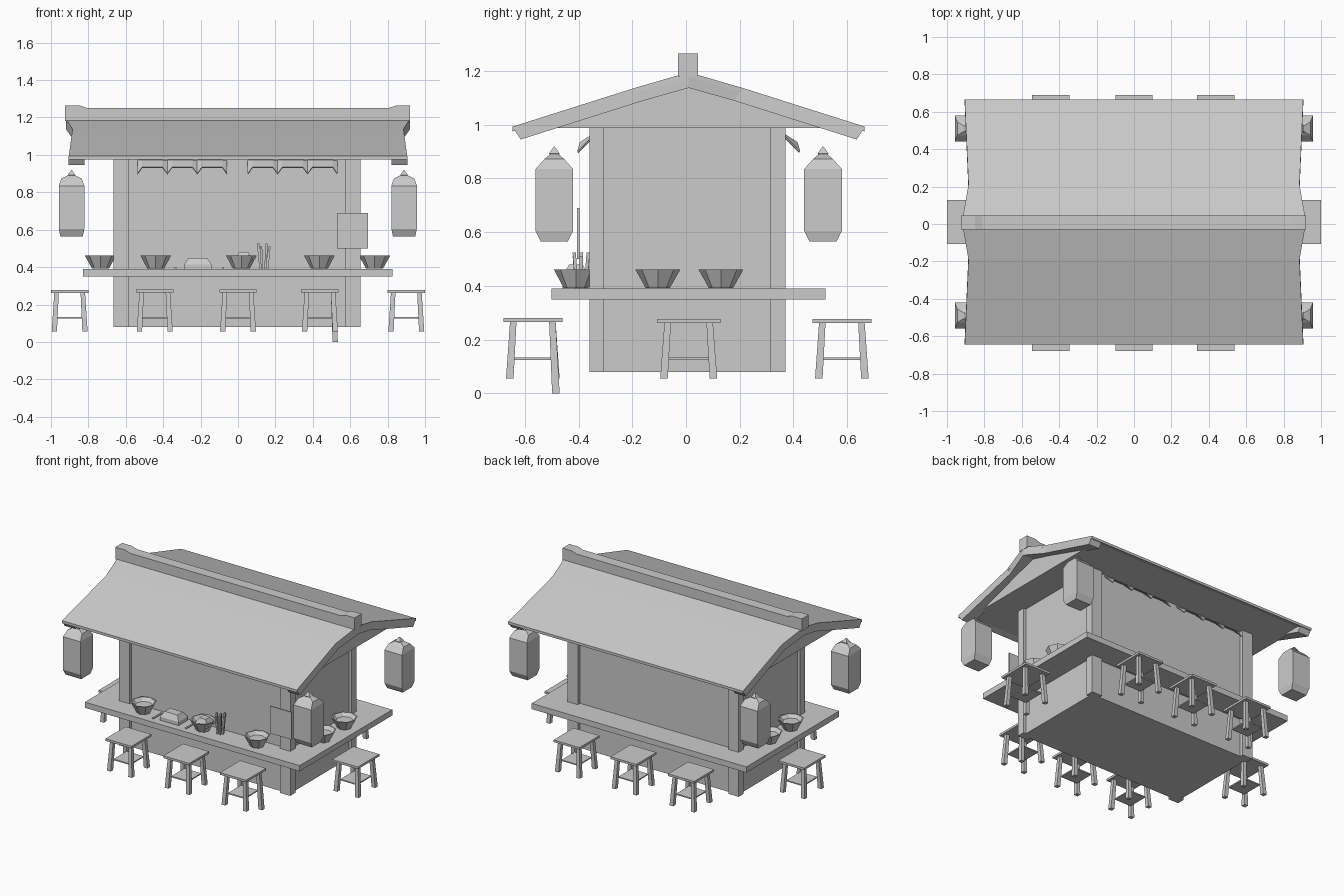
import bpy, math
from mathutils import Vector

if "Cube" in bpy.data.objects:
    bpy.data.objects.remove(bpy.data.objects["Cube"])

grey = bpy.data.materials.new("plain grey")
grey.diffuse_color = (0.6, 0.6, 0.6, 1)
grey.use_nodes = True
grey.node_tree.nodes["Principled BSDF"].inputs["Base Color"].default_value = grey.diffuse_color
YC = 0.01  # depth centre of the building


def make(name, verts, faces):
    me = bpy.data.meshes.new(name)
    me.from_pydata([tuple(v) for v in verts], [], faces)
    me.materials.append(grey)
    ob = bpy.data.objects.new(name, me)
    bpy.context.collection.objects.link(ob)
    # consistent outward normals
    import bmesh
    bm = bmesh.new()
    bm.from_mesh(me)
    bmesh.ops.recalc_face_normals(bm, faces=bm.faces)
    bm.to_mesh(me)
    bm.free()
    return ob


def loft(name, rings):
    """Closed skin through rings of equal point count, capped at both ends."""
    n = len(rings[0])
    verts = [p for r in rings for p in r]
    faces = [(k * n + i, k * n + (i + 1) % n, (k + 1) * n + (i + 1) % n, (k + 1) * n + i)
             for k in range(len(rings) - 1) for i in range(n)]
    faces += [tuple(range(n)), tuple(range((len(rings) - 1) * n, len(rings) * n))]
    return make(name, verts, faces)


def rect(cx, cy, z, hx, hy):
    return [(cx - hx, cy - hy, z), (cx + hx, cy - hy, z), (cx + hx, cy + hy, z), (cx - hx, cy + hy, z)]


def box(name, x0, x1, y0, y1, z0, z1):
    c = ((x0 + x1) / 2, (y0 + y1) / 2)
    h = ((x1 - x0) / 2, (y1 - y0) / 2)
    return loft(name, [rect(*c, z0, *h), rect(*c, z1, *h)])


def stick(name, a, b, r0, r1):
    """Upright or slanted square bar, tapering from a to b."""
    return loft(name, [rect(*a, r0, r0), rect(*b, r1, r1)])


# Hut body, corner posts and counter
box("hut_wall", -0.645, 0.635, -0.335, 0.345, 0.08, 1.0)
for x0, x1 in ((-0.665, -0.585), (0.575, 0.655)):
    for y0, y1 in ((-0.36, -0.305), (0.315, 0.37)):
        box("corner_post", x0, x1, y0, y1, 0.08, 1.01)
box("counter", -0.83, 0.825, -0.5, 0.52, 0.35, 0.39)

# Roof: two thin slopes, gable filling, edge boards and ridge beam
SLOPE = [(0.0, 1.195, 0.92), (0.2, 1.137, 0.885), (0.655, 0.993, 0.905)]
for s in (-1, 1):
    loft("roof_slope", [[(-hx, YC + s * y, z), (hx, YC + s * y, z),
                         (hx, YC + s * y, z - 0.018), (-hx, YC + s * y, z - 0.018)]
                        for y, z, hx in SLOPE])
    for e in (-1, 1):
        rings = []
        for y, z, hx in SLOPE:
            iy = max(y - 0.03, 0)
            dz = 0.058 if y == 0 else 0.048
            rings.append([(e * hx, YC + s * y, z - 0.002), (e * 0.82, YC + s * y, z - 0.002),
                          (e * 0.82, YC + s * iy, z - dz), (e * hx, YC + s * iy, z - dz)])
        loft("roof_edge_board", rings)
loft("gable_filling", [[(x, YC - 0.62, 0.988), (x, YC + 0.62, 0.988), (x, YC, 1.17)]
                       for x in (-0.84, 0.84)])
loft("ridge_beam", [[(x, YC - 0.04, 1.18), (x, YC + 0.035, 1.18), (x, YC + 0.035, zt), (x, YC - 0.04, zt)]
                    for x, zt in ((-0.925, 1.265), (-0.85, 1.265), (-0.81, 1.252),
                                  (0.81, 1.252), (0.85, 1.265), (0.92, 1.265))])

# Four square lanterns with a knob on top
for x in (-0.89, 0.888):
    for y in (-0.49, 0.51):
        loft("lantern", [rect(x, y, z, hx, hy) for z, hx, hy in
                         ((0.565, 0.06, 0.05), (0.605, 0.068, 0.07), (0.835, 0.068, 0.07),
                          (0.873, 0.055, 0.036), (0.895, 0.012, 0.01))])
        loft("lantern_knob", [rect(x, y, z, r, r) for z, r in
                              ((0.87, 0.008), (0.893, 0.02), (0.918, 0.002))])

# Pleated short curtains under the front and back eaves
for s in (-1, 1):
    for x0 in (-0.55, 0.04):
        cols = []
        for k in range(4):
            c = x0 + 0.012 + k * 0.16
            cols += [(c, 0.9, 0.065)]
            if k < 3:
                cols += [(c + 0.025, 0.935, 0.055), (c + 0.135, 0.935, 0.055)]
        verts, faces = [], []
        for i, (x, zb, out) in enumerate(cols):
            verts += [(x, YC + s * 0.335, 0.98), (x, YC + s * (0.35 + out), zb)]
            if i:
                faces.append((2 * i - 2, 2 * i - 1, 2 * i + 1, 2 * i))
        ob = make("short_curtain", verts, faces)
        mod = ob.modifiers.new("thickness", 'SOLIDIFY')
        mod.thickness = 0.006


# Stools: thin seat, lower shelf and four splayed legs
def stool(cx, cy, hx, hy, zt=0.277, long_leg=False):
    box("stool_seat", cx - hx, cx + hx, cy - hy, cy + hy, zt - 0.015, zt)
    box("stool_shelf", cx - hx * 0.65, cx + hx * 0.65, cy - hy * 0.65, cy + hy * 0.65, 0.125, 0.133)
    for sx in (-1, 1):
        for sy in (-1, 1):
            low = 0.0 if long_leg and sx > 0 and sy > 0 else 0.055
            stick("stool_leg", (cx + sx * hx * 0.82, cy + sy * hy * 0.78, low),
                  (cx + sx * hx * 0.7, cy + sy * hy * 0.66, zt - 0.01), 0.014, 0.012)


for x in (-0.445, 0.0, 0.438):
    stool(x, -0.57, 0.1, 0.11, 0.28, x > 0.3)
    stool(x, 0.58, 0.1, 0.11)
for x in (-0.9, 0.9):
    stool(x, 0.01, 0.1, 0.118)


# Bowls with a sunken inside
def bowl(cx, cy, r=0.084, n=8):
    prof = ((0.392, 0.045), (0.462, 1.0 * r), (0.462, r - 0.008), (0.44, r - 0.028))
    loft("bowl", [[(cx + q * math.cos(math.tau * i / n), cy + q * math.sin(math.tau * i / n), z)
                   for i in range(n)] for z, q in prof])


for x, y in ((-0.44, -0.41), (0.018, -0.41), (0.435, -0.41)):
    bowl(x, y, 0.082)
for x in (-0.735, 0.73):
    for y in (-0.105, 0.13):
        bowl(x, y)
loft("food_in_bowl", [rect(0.03, -0.41, z, r, r) for z, r in ((0.435, 0.05), (0.48, 0.025))])

# Food plate, chopstick holder sticks, loose chopsticks
loft("food_block", [rect(-0.215, -0.4, z, hx, hy) for z, hx, hy in
                    ((0.39, 0.072, 0.05), (0.415, 0.072, 0.05), (0.45, 0.05, 0.03))])
for i in range(6):
    a = math.tau * i / 6
    c, s = math.cos(a), math.sin(a)
    stick("standing_chopstick", (0.138 + 0.018 * c, -0.39 + 0.018 * s, 0.39),
          (0.138 + 0.03 * c, -0.39 + 0.03 * s, 0.51 + 0.015 * (i % 2)), 0.006, 0.006)
for x in (-0.335, -0.08):
    box("loose_chopstick", x - 0.006, x + 0.006, -0.46, -0.36, 0.39, 0.397)

# Hanging menu board at the front right corner post
box("menu_board", 0.53, 0.695, -0.405, -0.397, 0.5, 0.69)
